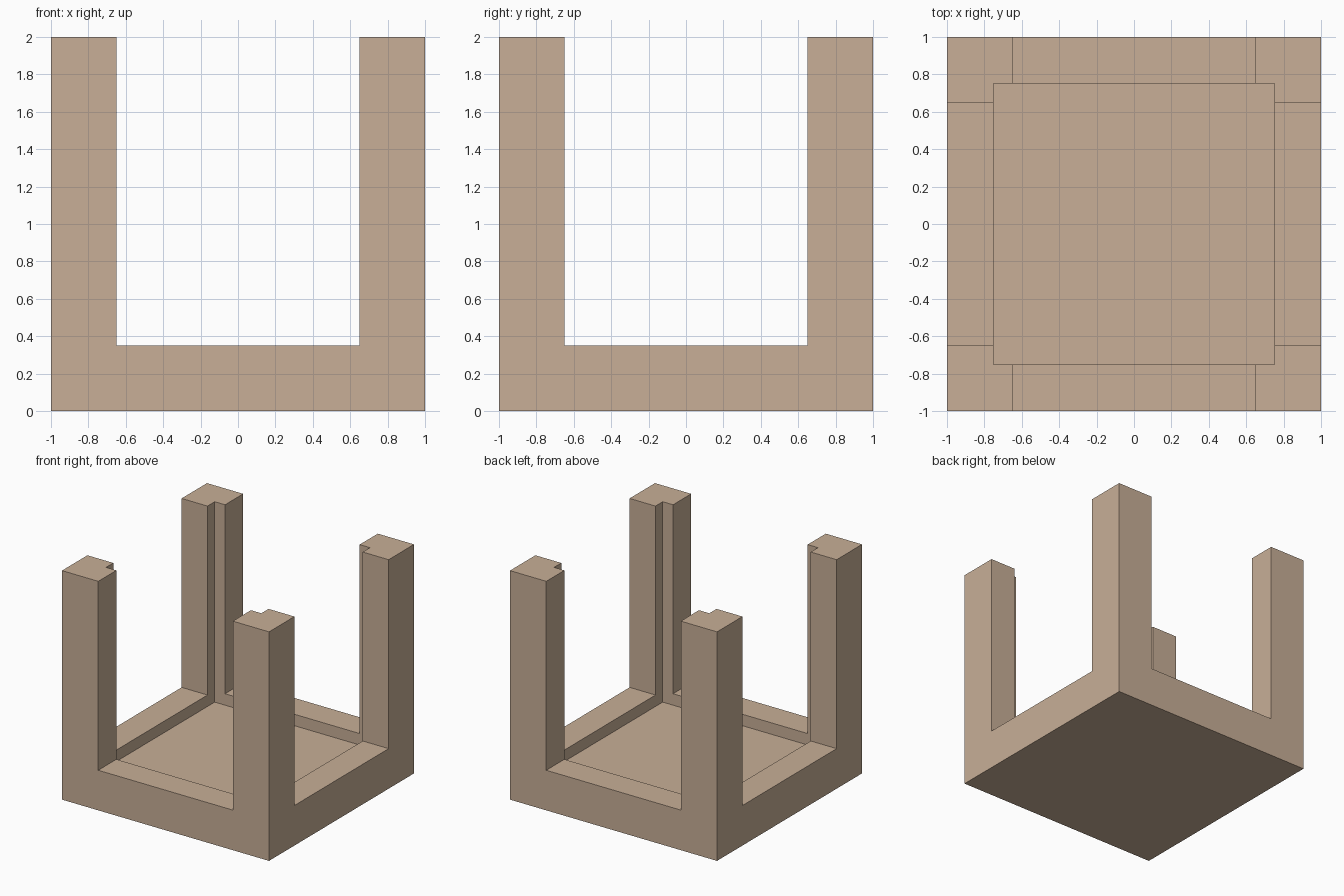
import bpy

if "Cube" in bpy.data.objects:
    bpy.data.objects.remove(bpy.data.objects["Cube"])

HALF = 1.0        # outer half width
INNER = 0.75      # cavity half width
OPENING = 0.65    # half width of the side openings
FLOOR = 0.25      # height of the cavity floor
SILL = 0.35       # height of the low rim
TOP = 2.0

wood = bpy.data.materials.new("light_tan")
wood.diffuse_color = (0.58, 0.43, 0.31, 1.0)
wood.use_nodes = True
wood.node_tree.nodes["Principled BSDF"].inputs["Base Color"].default_value = wood.diffuse_color


def box(name, hx, hy, z0, z1):
    """Box centred on x = y = 0 between two heights."""
    bpy.ops.mesh.primitive_cube_add(size=2)
    obj = bpy.context.object
    obj.name = obj.data.name = name
    for v in obj.data.vertices:
        v.co = (v.co.x * hx, v.co.y * hy, z1 if v.co.z > 0 else z0)
    return obj


# Solid block, carved into a tray with four corner posts
frame = box("open_box_frame", HALF, HALF, 0.0, TOP)
frame.data.materials.append(wood)

cutters = [
    box("cavity_cutter", INNER, INNER, FLOOR, TOP + 0.5),
    box("front_back_opening_cutter", OPENING, HALF + 0.5, SILL, TOP + 0.6),
    box("side_opening_cutter", HALF + 0.5, OPENING, SILL, TOP + 0.7),
]

for cutter in cutters:
    cutter.hide_render = True
    mod = frame.modifiers.new(cutter.name, 'BOOLEAN')
    mod.operation = 'DIFFERENCE'
    mod.solver = 'EXACT'
    mod.object = cutter

# Apply the cuts and discard the helpers
bpy.context.view_layer.objects.active = frame
for mod in list(frame.modifiers):
    bpy.ops.object.modifier_apply(modifier=mod.name)
for cutter in cutters:
    bpy.data.objects.remove(cutter)
for poly in frame.data.polygons:
    poly.material_index = 0
